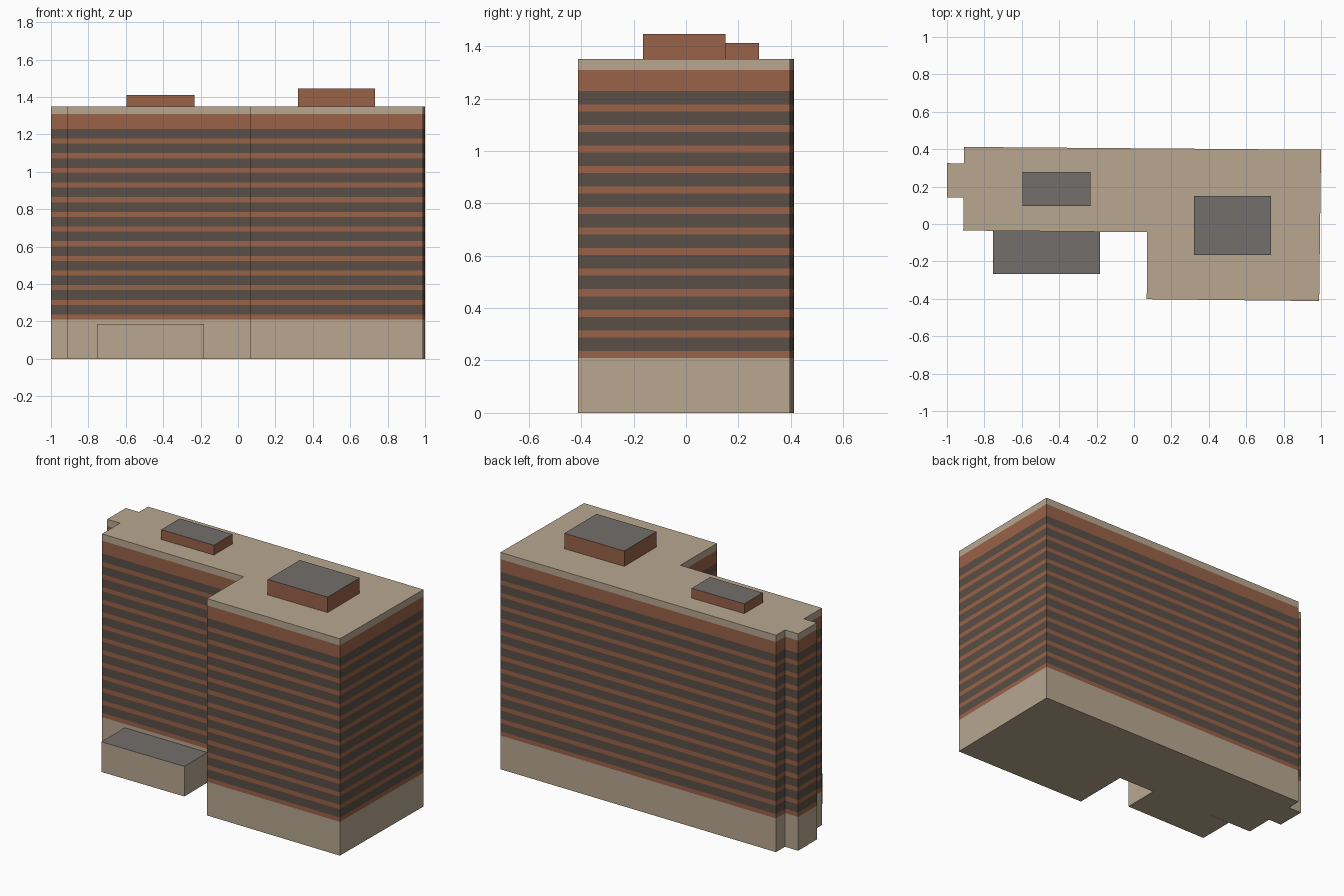
import bpy

if "Cube" in bpy.data.objects:
    bpy.data.objects.remove(bpy.data.objects["Cube"])


def srgb(r, g, b):
    lin = [c / 255 / 12.92 if c / 255 <= 0.04045 else ((c / 255 + 0.055) / 1.055) ** 2.4
           for c in (r, g, b)]
    return (*lin, 1.0)


def material(name, rgb):
    m = bpy.data.materials.new(name)
    m.diffuse_color = srgb(*rgb)
    m.use_nodes = True
    m.node_tree.nodes["Principled BSDF"].inputs["Base Color"].default_value = m.diffuse_color
    return m


stone = material("beige stone", (184, 167, 144))
brick = material("red brick", (153, 98, 72))
glass = material("dark window", (90, 79, 70))
roofing = material("grey roofing", (115, 111, 107))


def layered_prism(name, outline, bands, z0, top, bottom):
    """Stack wall bands [(upper height, material)] on a counter-clockwise outline."""
    n = len(outline)
    heights = [z0] + [z for z, _ in bands]
    verts = [(x, y, z) for z in heights for x, y in outline]
    faces = [tuple(reversed(range(n)))]
    mats = [bottom]
    for k, (_, mat) in enumerate(bands):
        for i in range(n):
            j = (i + 1) % n
            faces.append((k * n + i, k * n + j, (k + 1) * n + j, (k + 1) * n + i))
            mats.append(mat)
    faces.append(tuple(range(len(bands) * n, (len(bands) + 1) * n)))
    mats.append(top)
    mesh = bpy.data.meshes.new(name)
    mesh.from_pydata(verts, [], faces)
    slots = list(dict.fromkeys(mats))
    for m in slots:
        mesh.materials.append(m)
    for poly, m in zip(mesh.polygons, mats):
        poly.material_index = slots.index(m)
    obj = bpy.data.objects.new(name, mesh)
    bpy.context.collection.objects.link(obj)
    return obj


def block(name, x0, x1, y0, y1, z0, z1, wall):
    outline = [(x0, y0), (x1, y0), (x1, y1), (x0, y1)]
    return layered_prism(name, outline, [(z1, wall)], z0, roofing, wall)


# Tower: stone base, thirteen brick and window floors, brick top, stone parapet
BASE, FLOOR, SILL, FLOORS = 0.21, 0.0784, 0.027, 13
bands = [(BASE, stone)]
for f in range(FLOORS):
    z = BASE + f * FLOOR
    bands += [(z + SILL, brick), (z + FLOOR, glass)]
bands += [(1.308, brick), (1.35, stone)]

footprint = [(-0.913, -0.035), (0.07, -0.044), (0.068, -0.402), (0.99, -0.412),
             (1.0, 0.397), (-0.908, 0.412), (-0.909, 0.324), (-1.0, 0.325),
             (-1.0, 0.142), (-0.911, 0.142)]
layered_prism("tower", footprint, bands, 0.0, stone, stone)

# Rooftop plant rooms
block("small_plant_room", -0.596, -0.233, 0.096, 0.278, 1.35, 1.411, brick)
block("large_plant_room", 0.32, 0.733, -0.165, 0.15, 1.35, 1.446, brick)

# Low entrance block in the recess at the front
block("entrance_block", -0.754, -0.182, -0.268, -0.038, 0.0, 0.187, stone)
